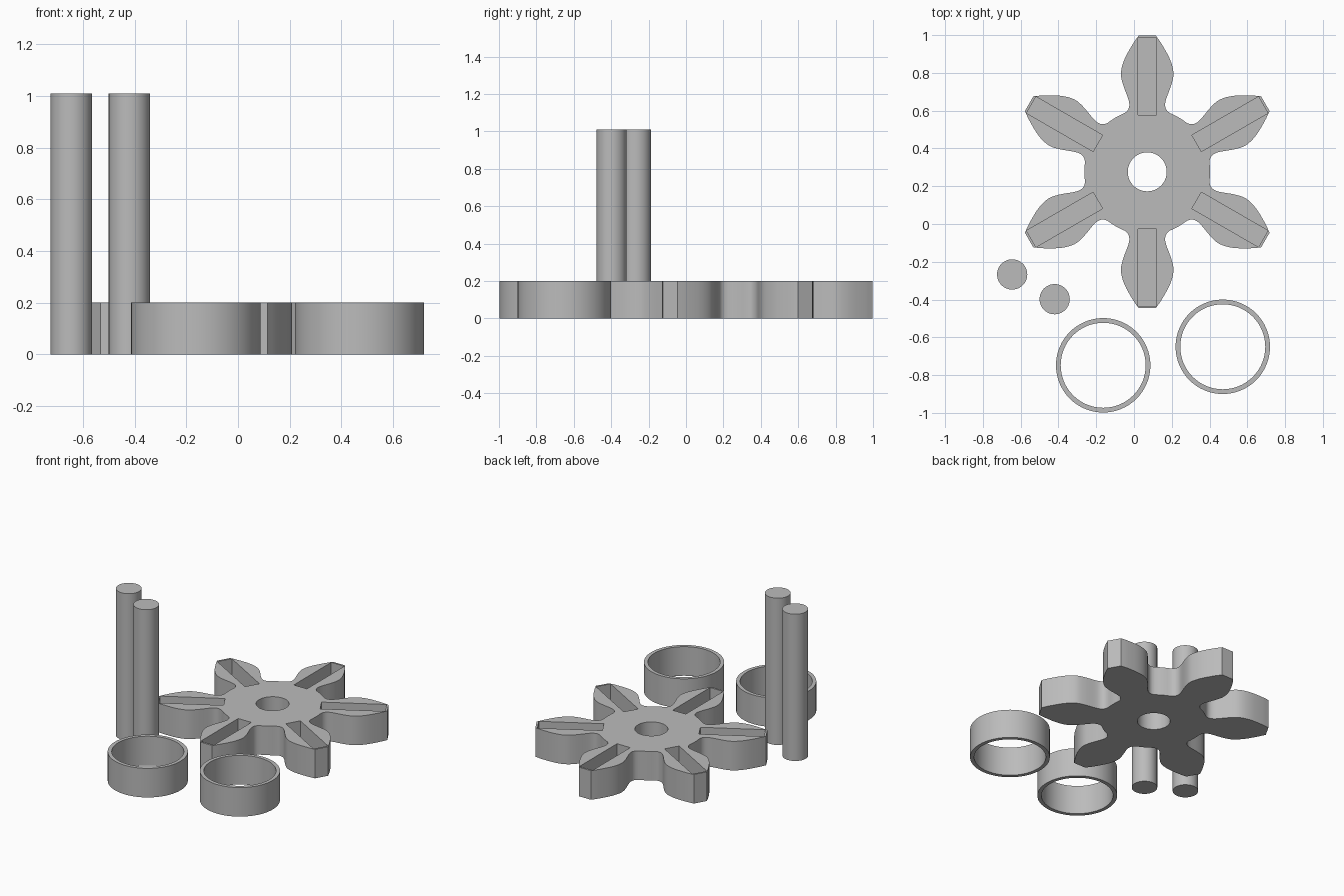
import bpy, bmesh, math
from mathutils import Vector, Matrix

if "Cube" in bpy.data.objects:
    bpy.data.objects.remove(bpy.data.objects["Cube"])

GX, GY = 0.07, 0.276      # wheel centre
H = 0.2                   # wheel and ring height

grey = bpy.data.materials.new("plain_grey")
grey.diffuse_color = (0.5, 0.5, 0.5, 1)
grey.use_nodes = True
grey.node_tree.nodes["Principled BSDF"].inputs["Base Color"].default_value = grey.diffuse_color


def finish(bm, name, loc=(0, 0, 0)):
    bmesh.ops.recalc_face_normals(bm, faces=bm.faces)
    me = bpy.data.meshes.new(name)
    bm.to_mesh(me)
    bm.free()
    me.materials.append(grey)
    ob = bpy.data.objects.new(name, me)
    ob.location = loc
    bpy.context.collection.objects.link(ob)
    return ob


def smooth(ob):
    bpy.ops.object.select_all(action='DESELECT')
    ob.select_set(True)
    bpy.context.view_layer.objects.active = ob
    bpy.ops.object.shade_smooth_by_angle(angle=math.radians(30))


def prism(bm, pts, z0, z1):
    low = [bm.verts.new((x, y, z0)) for x, y in pts]
    top = [bm.verts.new((x, y, z1)) for x, y in pts]
    bm.faces.new(low[::-1])
    bm.faces.new(top)
    n = len(pts)
    for i in range(n):
        j = (i + 1) % n
        bm.faces.new((low[i], low[j], top[j], top[i]))


def circle(r, n=64):
    return [(r * math.cos(2 * math.pi * i / n), r * math.sin(2 * math.pi * i / n))
            for i in range(n)]


def spline(pts, steps=4):
    """Smooth curve through the points."""
    p = [Vector(q) for q in pts]
    p = [2 * p[0] - p[1]] + p + [2 * p[-1] - p[-2]]
    out = []
    for a, b, c, d in zip(p, p[1:], p[2:], p[3:]):
        for k in range(steps):
            t = k / steps
            out.append(0.5 * (2 * b + (c - a) * t + (2 * a - 5 * b + 4 * c - d) * t * t
                              + (3 * b - a - 3 * c + d) * t ** 3))
    return out + [p[-2]]


# Half of one lobe, (distance along the lobe, half width), from tip to root
half = spline([(0.722, 0.045), (0.674, 0.078), (0.595, 0.121), (0.525, 0.139),
               (0.465, 0.129), (0.385, 0.100), (0.350, 0.095), (0.327, 0.103),
               (0.312, 0.118)])
lobe = [(x, -y) for x, y in reversed(half)] + [(x, y) for x, y in half]
lobe += [(0.333 * math.cos(math.radians(a)), 0.333 * math.sin(math.radians(a)))
         for a in (25, 30, 35)]

# Wheel with six lobes
outline = []
for i in range(6):
    rot = Matrix.Rotation(math.radians(30 + 60 * i), 2)
    outline += [rot @ Vector(p) for p in lobe]
bm = bmesh.new()
prism(bm, outline, 0, H)
wheel = finish(bm, "lobed_wheel", (GX, GY, 0))

# Cutter: centre bore and one blind slot per lobe
bm = bmesh.new()
prism(bm, circle(0.103), -0.1, H + 0.1)
for i in range(6):
    rot = Matrix.Rotation(math.radians(30 + 60 * i), 2)
    box = [(0.302, -0.05), (0.709, -0.05), (0.709, 0.05), (0.302, 0.05)]
    prism(bm, [rot @ Vector(p) for p in box], 0.05, H + 0.1)
cutter = finish(bm, "slot_cutter", (GX, GY, 0))
cutter.hide_render = True
mod = wheel.modifiers.new("slots", 'BOOLEAN')
mod.object = cutter
mod.operation = 'DIFFERENCE'
mod.solver = 'EXACT'
bpy.context.view_layer.objects.active = wheel
bpy.ops.object.modifier_apply(modifier="slots")
bpy.data.objects.remove(cutter)
smooth(wheel)

# Two upright rods
for name, x, y in (("rod_left", -0.645, -0.267), ("rod_right", -0.42, -0.398)):
    bm = bmesh.new()
    prism(bm, circle(0.08), 0, 1.01)
    smooth(finish(bm, name, (x, y, 0)))

# Two open rings
for name, x, y in (("ring_left", -0.163, -0.748), ("ring_right", 0.47, -0.65)):
    bm = bmesh.new()
    loops = [[bm.verts.new((px, py, z)) for px, py in circle(r)]
             for r, z in ((0.25, 0), (0.25, H), (0.225, H), (0.225, 0))]
    for k in range(4):
        a, b = loops[k], loops[(k + 1) % 4]
        for i in range(64):
            j = (i + 1) % 64
            bm.faces.new((a[i], a[j], b[j], b[i]))
    smooth(finish(bm, name, (x, y, 0)))
